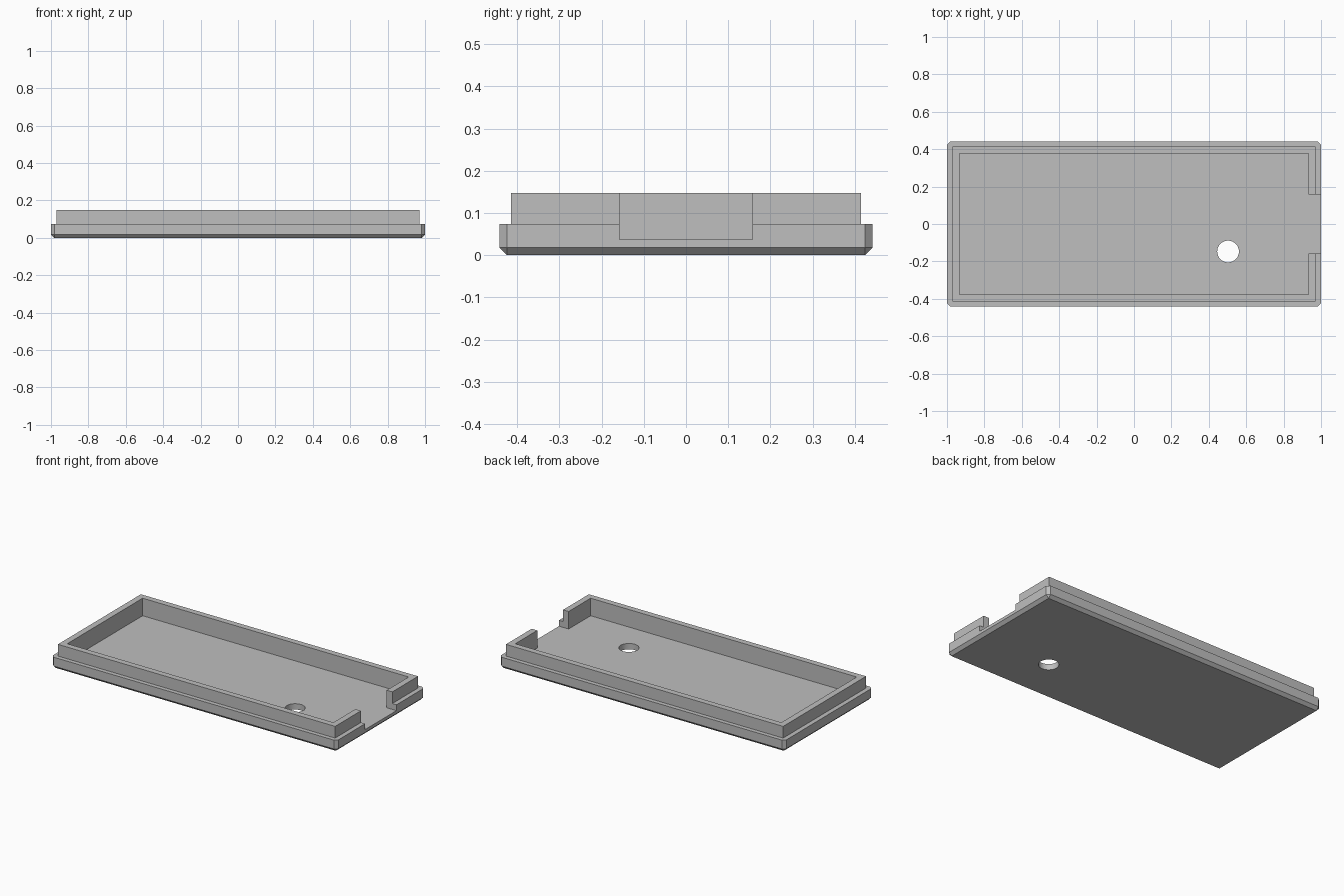
import bpy, bmesh

if "Cube" in bpy.data.objects:
    bpy.data.objects.remove(bpy.data.objects["Cube"], do_unlink=True)

HALF_X, HALF_Y = 1.0, 0.442
CHAMFER = 0.018
FLOOR, RIM, TOP = 0.037, 0.074, 0.148

grey = bpy.data.materials.new("plain grey")
grey.use_nodes = True
colour = (0.52, 0.52, 0.52, 1)
grey.diffuse_color = colour
grey.node_tree.nodes["Principled BSDF"].inputs["Base Color"].default_value = colour


def finish(name, bm):
    bmesh.ops.recalc_face_normals(bm, faces=bm.faces)
    mesh = bpy.data.meshes.new(name)
    bm.to_mesh(mesh)
    bm.free()
    mesh.materials.append(grey)
    obj = bpy.data.objects.new(name, mesh)
    bpy.context.collection.objects.link(obj)
    return obj


def block(name, x0, x1, y0, y1, z0, z1):
    bm = bmesh.new()
    bmesh.ops.create_cube(bm, size=1)
    for v in bm.verts:
        v.co = (x1 if v.co.x > 0 else x0, y1 if v.co.y > 0 else y0,
                z1 if v.co.z > 0 else z0)
    return finish(name, bm)


def combine(target, tool, operation):
    mod = target.modifiers.new(tool.name, "BOOLEAN")
    mod.operation = operation
    mod.solver = "EXACT"
    mod.object = tool
    bpy.context.view_layer.objects.active = target
    bpy.ops.object.modifier_apply(modifier=mod.name)
    bpy.data.objects.remove(tool, do_unlink=True)


# Base tray: chamfered corners and chamfered underside
bm = bmesh.new()
for sx in (-1, 1):
    for sy in (-1, 1):
        x, y = sx * HALF_X, sy * HALF_Y
        xi, yi = sx * (HALF_X - CHAMFER), sy * (HALF_Y - CHAMFER)
        bm.verts.new((xi, yi, 0))
        for z in (CHAMFER, RIM):
            bm.verts.new((x, yi, z))
            bm.verts.new((xi, y, z))
bmesh.ops.convex_hull(bm, input=bm.verts)
bmesh.ops.dissolve_limit(bm, angle_limit=0.01, verts=bm.verts, edges=bm.edges)
tray = finish("tray", bm)

# Raised inner lip
lip = block("lip", -0.971, 0.971, -0.415, 0.415, 0.05, TOP)
combine(tray, lip, "UNION")

# Inner cavity and the opening in the end wall
cavity = block("cavity_cutter", -0.932, 0.932, -0.377, 0.377, FLOOR, 0.3)
combine(tray, cavity, "DIFFERENCE")
opening = block("opening_cutter", 0.9, 1.1, -0.157, 0.157, FLOOR, 0.3)
combine(tray, opening, "DIFFERENCE")

# Round hole through the floor
bm = bmesh.new()
bmesh.ops.create_cone(bm, cap_ends=True, segments=48, radius1=0.058,
                      radius2=0.058, depth=0.4)
bmesh.ops.translate(bm, verts=bm.verts, vec=(0.503, -0.147, 0))
combine(tray, finish("hole_cutter", bm), "DIFFERENCE")

# Keep edges crisp, smooth only the hole wall
bpy.ops.object.select_all(action="DESELECT")
tray.select_set(True)
bpy.context.view_layer.objects.active = tray
bpy.ops.object.shade_smooth_by_angle(angle=0.4)
